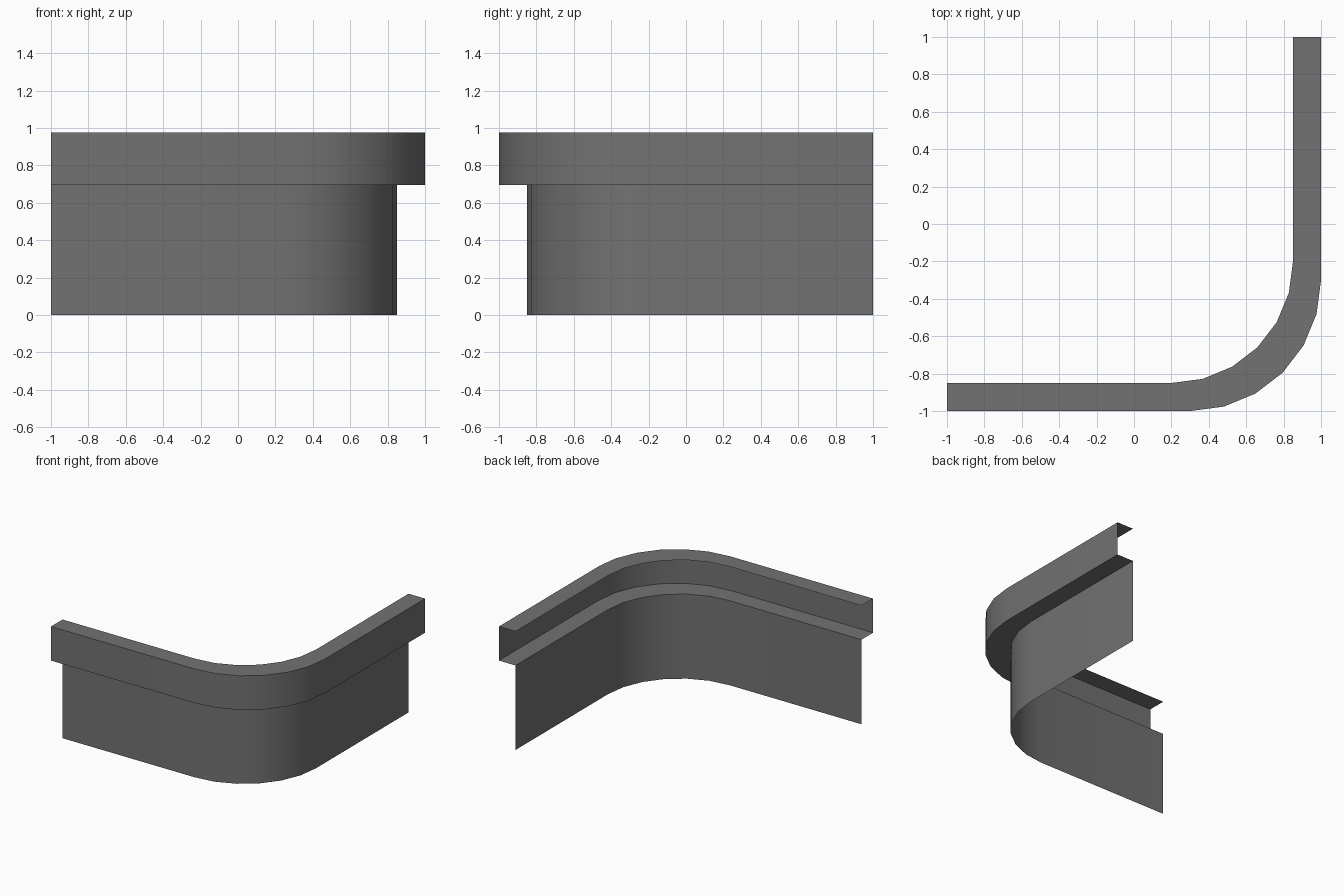
import bpy, bmesh, math

if "Cube" in bpy.data.objects:
    bpy.data.objects.remove(bpy.data.objects["Cube"])

grey = bpy.data.materials.new("dark grey")
grey.diffuse_color = (0.17, 0.17, 0.17, 1)
grey.use_nodes = True
grey.node_tree.nodes["Principled BSDF"].inputs["Base Color"].default_value = grey.diffuse_color


def path(edge, radius, z):
    """L-shaped run with a six-segment rounded corner."""
    c = edge - radius
    arc = [(c + radius * math.sin(a), -c - radius * math.cos(a), z)
           for a in (math.radians(15 * i) for i in range(7))]
    return [(-1, -edge, z)] + arc + [(edge, 1, z)]


# Open profile: wall, ledge, raised band, top lip (edge offset, corner radius, height)
inner, outer = (0.85, 0.65), (1.0, 0.7)
profile = [(*inner, 0), (*inner, 0.695), (*outer, 0.695), (*outer, 0.975), (*inner, 0.975)]

# Sweep the profile along the rounded corner
bm = bmesh.new()
rows = [[bm.verts.new(p) for p in path(*step)] for step in profile]
for low, high in zip(rows, rows[1:]):
    for i in range(len(low) - 1):
        bm.faces.new((low[i], low[i + 1], high[i + 1], high[i]))

mesh = bpy.data.meshes.new("corner_wall_trim")
bm.to_mesh(mesh)
bm.free()
mesh.materials.append(grey)
trim = bpy.data.objects.new("corner_wall_trim", mesh)
bpy.context.collection.objects.link(trim)

# Smooth round the corner, sharp along the profile
bpy.context.view_layer.objects.active = trim
trim.select_set(True)
bpy.ops.object.shade_smooth_by_angle(angle=math.radians(30))
